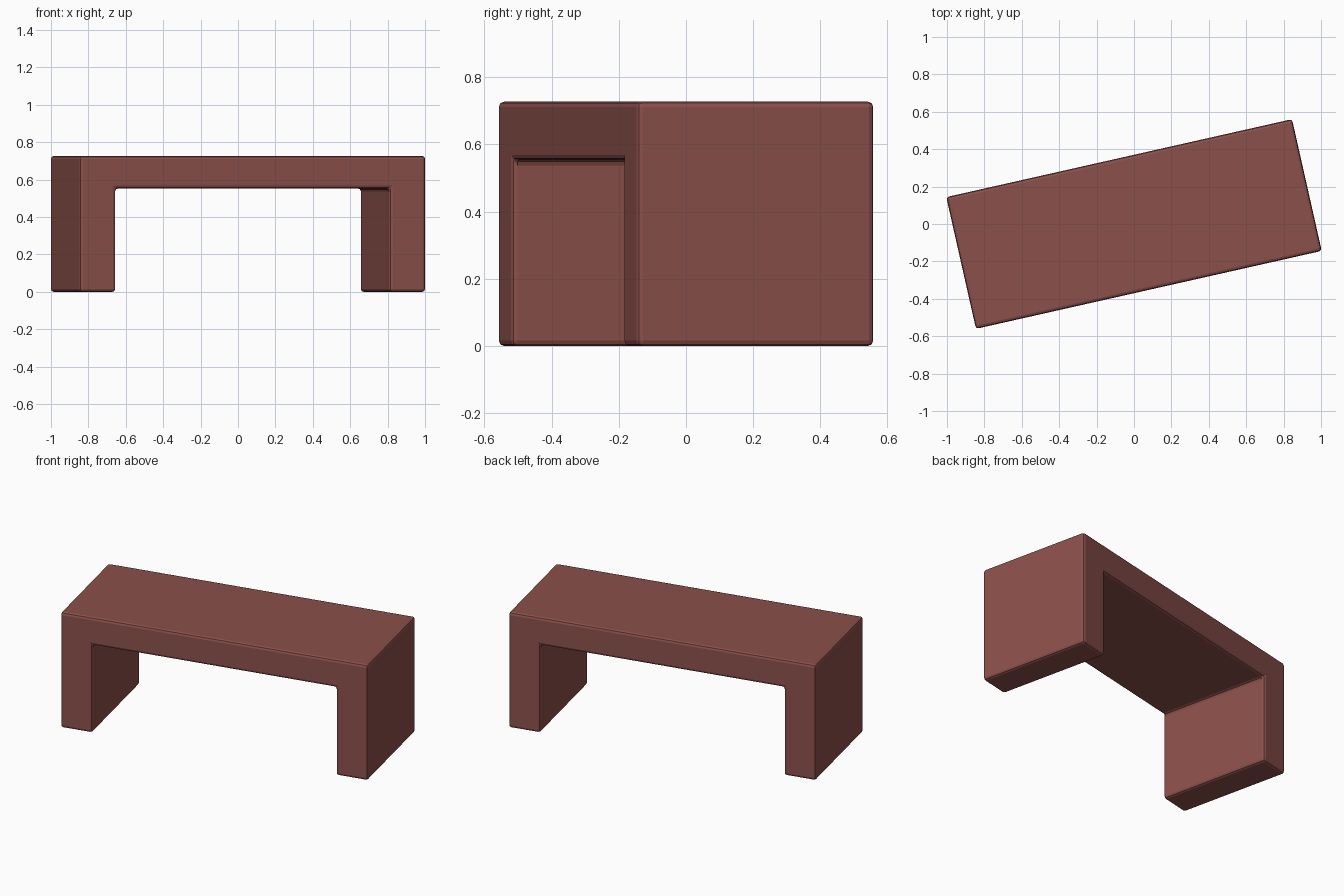
import bpy, bmesh, math

if "Cube" in bpy.data.objects:
    bpy.data.objects.remove(bpy.data.objects["Cube"])

HALF_L, HALF_W, HEIGHT = 0.9475, 0.361, 0.727
INNER, UNDER = 0.751, 0.553          # inner face of legs, underside of seat
TURN = math.radians(12.7)            # the bench is turned about z

# Side profile: seat slab with two slab legs
half = [(HALF_L, HEIGHT), (HALF_L, 0), (INNER, 0), (INNER, UNDER)]
profile = half + [(-x, z) for x, z in reversed(half)]

# Extrude the profile across the bench depth
bm = bmesh.new()
face = bm.faces.new([bm.verts.new((x, -HALF_W, z)) for x, z in profile])
ext = bmesh.ops.extrude_face_region(bm, geom=[face])
moved = [g for g in ext["geom"] if isinstance(g, bmesh.types.BMVert)]
bmesh.ops.translate(bm, verts=moved, vec=(0, 2 * HALF_W, 0))
bmesh.ops.recalc_face_normals(bm, faces=bm.faces[:])
mesh = bpy.data.meshes.new("bench")
bm.to_mesh(mesh)
bm.free()
bench = bpy.data.objects.new("bench", mesh)
bpy.context.collection.objects.link(bench)
bench.rotation_euler.z = TURN

# Small rounded edges
bevel = bench.modifiers.new("rounded_edges", "BEVEL")
bevel.width = 0.016
bevel.segments = 2
bevel.limit_method = "ANGLE"

# Red-brown finish
mat = bpy.data.materials.new("red_brown")
mat.diffuse_color = (0.26, 0.08, 0.07, 1)
mat.use_nodes = True
mat.node_tree.nodes["Principled BSDF"].inputs["Base Color"].default_value = mat.diffuse_color
mesh.materials.append(mat)
